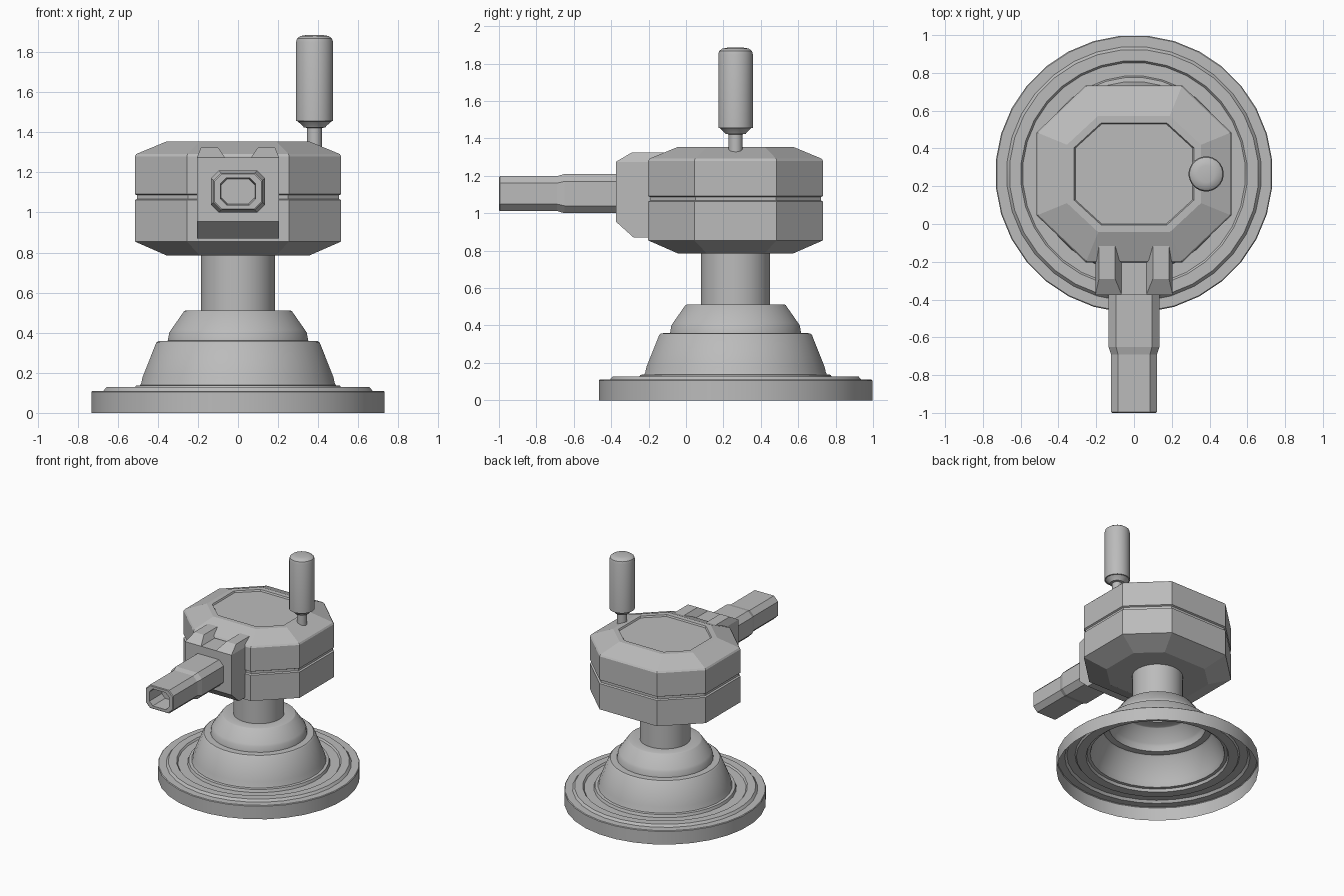
import bpy, math

if "Cube" in bpy.data.objects:
    bpy.data.objects.remove(bpy.data.objects["Cube"])

CY = 0.265          # centre of base and head in y
grey = bpy.data.materials.new("plain grey")
grey.diffuse_color = (0.5, 0.5, 0.5, 1)
grey.use_nodes = True
grey.node_tree.nodes["Principled BSDF"].inputs["Base Color"].default_value = grey.diffuse_color


def make(name, verts, faces, smooth=False):
    me = bpy.data.meshes.new(name)
    me.from_pydata(verts, [], faces)
    me.materials.append(grey)
    ob = bpy.data.objects.new(name, me)
    bpy.context.collection.objects.link(ob)
    if smooth:
        bpy.ops.object.select_all(action='DESELECT')
        ob.select_set(True)
        bpy.context.view_layer.objects.active = ob
        bpy.ops.object.shade_smooth_by_angle(angle=math.radians(30))
    return ob


def loft(name, rings, cap_start=True, cap_end=True, smooth=False):
    """Skin a list of counter-clockwise rings, seen from the end ring."""
    n = len(rings[0])
    verts = [v for r in rings for v in r]
    faces = []
    for k in range(len(rings) - 1):
        for i in range(n):
            j = (i + 1) % n
            faces.append((k*n + i, k*n + j, (k+1)*n + j, (k+1)*n + i))
    if cap_start:
        faces.append(tuple(range(n))[::-1])
    if cap_end:
        faces.append(tuple(range((len(rings) - 1)*n, len(rings)*n)))
    return make(name, verts, faces, smooth)


def lathe(name, profile, n, cx, cy, **kw):
    ang = [2*math.pi*(i + 0.5)/n for i in range(n)]
    s = 1/math.cos(math.pi/n) if n < 20 else 1
    rings = [[(cx + r*s*math.cos(a), cy + r*s*math.sin(a), z) for a in ang]
             for r, z in profile]
    return loft(name, rings, smooth=True, **kw)


def octagon(hx, hy, ex, ey):
    """Octagon with half sizes hx, hy and half edge lengths ex, ey."""
    return [(hx, -ey), (hx, ey), (ex, hy), (-ex, hy),
            (-hx, ey), (-hx, -ey), (-ex, -hy), (ex, -hy)]


# hollow stepped base with column
lathe("base_and_column", [
    (.735, 0), (.735, .105), (.73, .11), (.675, .11), (.66, .128), (.60, .128),
    (.59, .115), (.52, .115), (.512, .136), (.49, .138), (.485, .15),
    (.478, .18), (.41, .35), (.40, .358), (.352, .36), (.345, .40),
    (.335, .415), (.27, .508), (.262, .512), (.185, .512), (.185, .82)],
    32, 0, CY, cap_start=False, cap_end=False)

# octagonal head with centre groove, sloped shoulders and recessed lid
levels = [(.16, .785), (0, .855), (0, 1.062), (.012, 1.068), (.012, 1.086),
          (0, 1.092), (0, 1.28), (.008, 1.292), (.16, 1.355), (.198, 1.355),
          (.204, 1.343)]
loft("head", [[(x, CY + y, z) for x, y in
               octagon(.515 - d, .468 - d, .255 - .41*d, .22 - .41*d)]
              for d, z in levels])

# mounting block on the front of the head
side = [(-.375, .955), (-.28, .87), (-.1, .87), (-.1, 1.275), (-.375, 1.275)]
loft("mounting_block", [[(x, y, z) for y, z in side] for x in (-.205, .205)])

# two tapered ribs on top of the block
for s, label in ((-1, "left"), (1, "right")):
    rings = []
    for x0, x1, y0, z in ((.065, .205, -.375, 1.275), (.1, .185, -.29, 1.325)):
        lo, hi = sorted((s*x0, s*x1))
        rings.append([(lo, y0, z), (hi, y0, z), (hi, -.1, z), (lo, -.1, z)])
    loft(label + "_rib", rings)

# stepped eight-sided tube with a hollow end
tube = [(.135, .105, .04, -.3), (.135, .105, .04, -.65),
        (.122, .093, .037, -.69), (.122, .093, .037, -.995),
        (.117, .088, .037, -1), (.087, .068, .03, -1), (.082, .063, .03, -.85)]
loft("front_tube", [[(x, y, 1.105 + z) for x, z in octagon(a, b, a - c, b - c)]
                    for a, b, c, y in tube])

# upright crank handle
lathe("handle", [
    (.037, 1.3), (.037, 1.422), (.055, 1.424), (.058, 1.43), (.085, 1.455),
    (.093, 1.456), (.093, 1.85), (.088, 1.868), (.072, 1.88), (.045, 1.885)],
    24, .382, CY)
